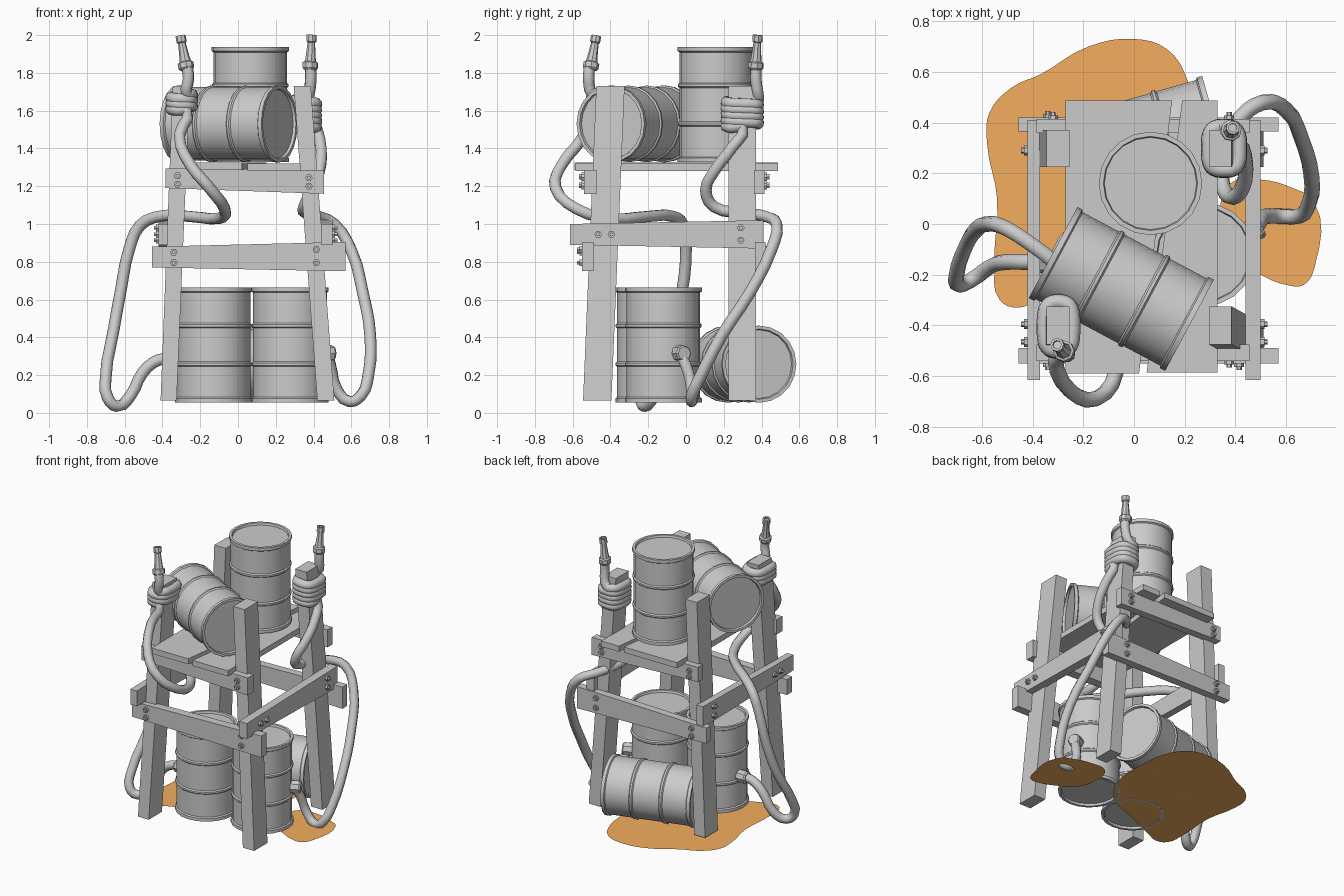
import bpy, bmesh, math
from mathutils import Vector, Matrix

if "Cube" in bpy.data.objects:
    bpy.data.objects.remove(bpy.data.objects["Cube"])


def finish(name, bm, smooth=False):
    bmesh.ops.recalc_face_normals(bm, faces=bm.faces)
    me = bpy.data.meshes.new(name)
    bm.to_mesh(me)
    bm.free()
    ob = bpy.data.objects.new(name, me)
    bpy.context.collection.objects.link(ob)
    if smooth:
        activate(ob)
        bpy.ops.object.shade_smooth_by_angle(angle=math.radians(35))
    return ob


def activate(ob):
    bpy.ops.object.select_all(action='DESELECT')
    ob.select_set(True)
    bpy.context.view_layer.objects.active = ob


def timber(name, a, b):
    """Six-sided timber between two end quads."""
    bm = bmesh.new()
    va, vb = [bm.verts.new(p) for p in a], [bm.verts.new(p) for p in b]
    bm.faces.new(va)
    bm.faces.new(vb)
    for i in range(4):
        j = (i + 1) % 4
        bm.faces.new((va[i], va[j], vb[j], vb[i]))
    return finish(name, bm)


def rect_z(x0, x1, y0, y1, z):
    return [(x0, y0, z), (x1, y0, z), (x1, y1, z), (x0, y1, z)]


def rect_x(x, y0, y1, z0, z1):
    return [(x, y0, z0), (x, y1, z0), (x, y1, z1), (x, y0, z1)]


def rect_y(y, x0, x1, z0, z1):
    return [(x0, y, z0), (x1, y, z0), (x1, y, z1), (x0, y, z1)]


def lathe(name, profile, sides, origin, axis, smooth=True):
    """Turned part: (radius, height) profile around an axis."""
    m = Matrix.Translation(origin) @ Vector(axis).to_track_quat('Z', 'Y').to_matrix().to_4x4()
    bm = bmesh.new()
    rings = [[bm.verts.new(m @ Vector((r * math.cos(2 * math.pi * i / sides),
                                       r * math.sin(2 * math.pi * i / sides), z)))
              for i in range(sides)] for r, z in profile]
    for p, q in zip(rings, rings[1:]):
        for i in range(sides):
            j = (i + 1) % sides
            bm.faces.new((p[i], p[j], q[j], q[i]))
    bm.faces.new(rings[0])
    bm.faces.new(rings[-1])
    return finish(name, bm, smooth)


def curve(name, pts, radius=0, closed=False):
    cu = bpy.data.curves.new(name, 'CURVE')
    cu.dimensions = '2D' if closed else '3D'
    cu.fill_mode = 'BOTH' if closed else 'FULL'
    cu.resolution_u = 4 if closed else 3
    cu.bevel_depth, cu.bevel_resolution = radius, 2
    sp = cu.splines.new('BEZIER')
    sp.bezier_points.add(len(pts) - 1)
    for bp, p in zip(sp.bezier_points, pts):
        bp.co = (p[0], p[1], 0) if closed else p
        bp.handle_left_type = bp.handle_right_type = 'AUTO'
    sp.use_cyclic_u = closed
    ob = bpy.data.objects.new(name, cu)
    bpy.context.collection.objects.link(ob)
    bpy.context.view_layer.update()
    activate(ob)
    bpy.ops.object.convert(target='MESH')
    if not closed:
        bpy.ops.object.shade_smooth_by_angle(angle=math.radians(50))
    return bpy.context.object


# Splayed legs
for side, bx, tx in (('left', (-.41, -.325), (-.345, -.255)), ('right', (.42, .51), (.295, .385))):
    timber(f'front_{side}_leg', rect_z(*bx, -.545, -.395, .065), rect_z(*tx, -.475, -.325, 1.73))
    timber(f'back_{side}_leg', rect_z(*bx, .225, .37, .065), rect_z(*tx, .225, .37, 1.73))

# Cross beams, slightly wider at one end
for face, y0, y1, u0, u1 in (('front', -.55, -.49, -.54, -.475), ('back', .365, .42, .36, .415)):
    timber(f'{face}_lower_beam', rect_x(-.455, y0, y1, .77, .88), rect_x(.57, y0, y1, .75, .905))
    timber(f'{face}_upper_beam', rect_x(-.385, u0, u1, 1.19, 1.295), rect_x(.455, u0, u1, 1.16, 1.285))
for side, x0, x1 in (('left', -.42, -.37), ('right', .44, .5)):
    timber(f'{side}_side_beam', rect_y(-.615, x0, x1, .89, 1.0), rect_y(.41, x0, x1, .87, 1.02))

# Platform planks with a slanted gap
timber('left_plank', rect_y(-.59, -.27, .02, 1.285, 1.325), rect_y(.487, -.27, .15, 1.285, 1.325))
timber('right_plank', rect_y(-.585, .05, .33, 1.28, 1.32), rect_y(.487, .19, .33, 1.28, 1.32))

# Hex bolts
BOLT = [(.02, -.01), (.02, .014), (.011, .014), (.011, .026)]
for out, ylow, yup in ((-1, -.55, -.54), (1, .42, .415)):
    for x, z, y in ((-.34, .85, ylow), (-.34, .795, ylow), (.415, .865, ylow), (.415, .795, ylow),
                    (-.32, 1.255, yup), (-.32, 1.21, yup), (.375, 1.245, yup), (.375, 1.2, yup)):
        lathe('bolt', BOLT, 6, (x, y, z), (0, out, 0), False)
for out, x in ((-1, -.42), (1, .5)):
    for y, z in ((-.465, .945), (-.395, .945), (.29, .98), (.29, .915)):
        lathe('bolt', BOLT, 6, (x, y, z), (out, 0, 0), False)

# Drums with rims, ribs and recessed lids
half = [(.182, .29), (.186, .305), (.204, .305), (.204, .283), (.195, .277),
        (.195, .115), (.203, .108), (.203, .096), (.195, .089)]
DRUM = half + [(r, -z) for r, z in reversed(half)]
for name, pos, axis in (('left_standing_drum', (-.13, -.17, .36), (0, 0, 1)),
                        ('right_standing_drum', (.275, -.12, .36), (0, 0, 1)),
                        ('top_standing_drum', (.065, .16, 1.632), (0, 0, 1)),
                        ('ground_lying_drum', (.032, .304, .258), (.96, .276, 0)),
                        ('top_lying_drum', (-.05, -.256, 1.53), (.882, -.471, 0))):
    lathe(name, DRUM, 20, pos, axis)


def coil(cx, cy, hx, hy, z_top, z_end, a0, turns):
    """Rounded rectangular windings around a leg."""
    n = int(turns * 12)
    pts = []
    for i in range(n + 1):
        a = a0 + 2 * math.pi * i / 12
        c, s = math.cos(a), math.sin(a)
        pts.append((cx + hx * math.copysign(abs(c) ** .6, c),
                    cy + hy * math.copysign(abs(s) ** .6, s),
                    z_top + (z_end - z_top) * i / n))
    return pts


# Hoses: nozzle end, windings, then the hanging run to the drum
left = [(-.27, -.51, 1.84), (-.262, -.515, 1.77)]
left += coil(-.298, -.405, .055, .095, 1.69, 1.6, -math.pi / 2 + .3, 3)
left += [(-.31, -.54, 1.47), (-.25, -.66, 1.31), (-.15, -.69, 1.19), (-.07, -.58, 1.08),
         (-.1, -.4, 1.03), (-.26, -.2, 1.04), (-.42, -.07, 1.04), (-.52, -.01, .99),
         (-.575, .0, .87), (-.62, -.02, .65), (-.66, -.08, .43), (-.7, -.2, .19),
         (-.69, -.24, .08), (-.64, -.22, .035), (-.57, -.17, .09), (-.5, -.15, .22),
         (-.42, -.15, .28), (-.32, -.15, .29)]
curve('left_hose', left, .031)
right = [(.382, .368, 1.84), (.385, .37, 1.76)]
right += coil(.355, .298, .06, .085, 1.66, 1.51, math.pi / 2, 4.75)
right += [(.44, .24, 1.4), (.43, .15, 1.28), (.39, .105, 1.18), (.35, .15, 1.09),
          (.36, .3, 1.06), (.42, .42, 1.04), (.51, .48, 1.0), (.6, .45, .86),
          (.66, .34, .64), (.7, .19, .41), (.69, .08, .2), (.65, .03, .09),
          (.59, .03, .06), (.52, .03, .13), (.49, .0, .25), (.46, -.04, .32), (.42, -.06, .33)]
curve('right_hose', right, .031)

# Nozzles and drum connectors
NOZZLE = [(.034, -.01), (.042, 0), (.042, .028), (.032, .034), (.028, .05), (.02, .135),
          (.027, .14), (.027, .175), (.017, .175), (.017, .16)]
lathe('left_nozzle', NOZZLE, 8, (-.273, -.505, 1.826), (-.032, .03, .174))
lathe('right_nozzle', NOZZLE, 8, (.382, .368, 1.826), (.008, .012, .174))
COLLAR = [(.044, -.03), (.044, .03), (.036, .04)]
lathe('left_hose_connector', COLLAR, 8, (-.345, -.15, .288), (-1, 0, 0))
lathe('right_hose_connector', COLLAR, 8, (.47, -.025, .315), (.9, .4, 0))

# Spilled puddles
mat = bpy.data.materials.new('spill')
mat.diffuse_color = (.9, .42, .11, 1)
mat.use_nodes = True
mat.node_tree.nodes["Principled BSDF"].inputs["Base Color"].default_value = mat.diffuse_color
main = [(-.57, .44), (-.48, .54), (-.37, .59), (-.18, .7), (0, .73), (.13, .69), (.21, .57),
        (.24, .38), (.22, .1), (.08, -.1), (-.15, -.2), (-.38, -.3), (-.46, -.33),
        (-.53, -.3), (-.55, -.15), (-.54, .1), (-.58, .32)]
small = [(.38, .16), (.5, .175), (.63, .14), (.71, .09), (.715, -.16), (.67, -.24),
         (.6, -.24), (.5, -.2), (.38, -.12), (.34, .02)]
for name, pts, z in (('large_puddle', main, .056), ('small_puddle', small, .054)):
    ob = curve(name, pts, closed=True)
    ob.location.z = z
    ob.data.materials.clear()
    ob.data.materials.append(mat)
